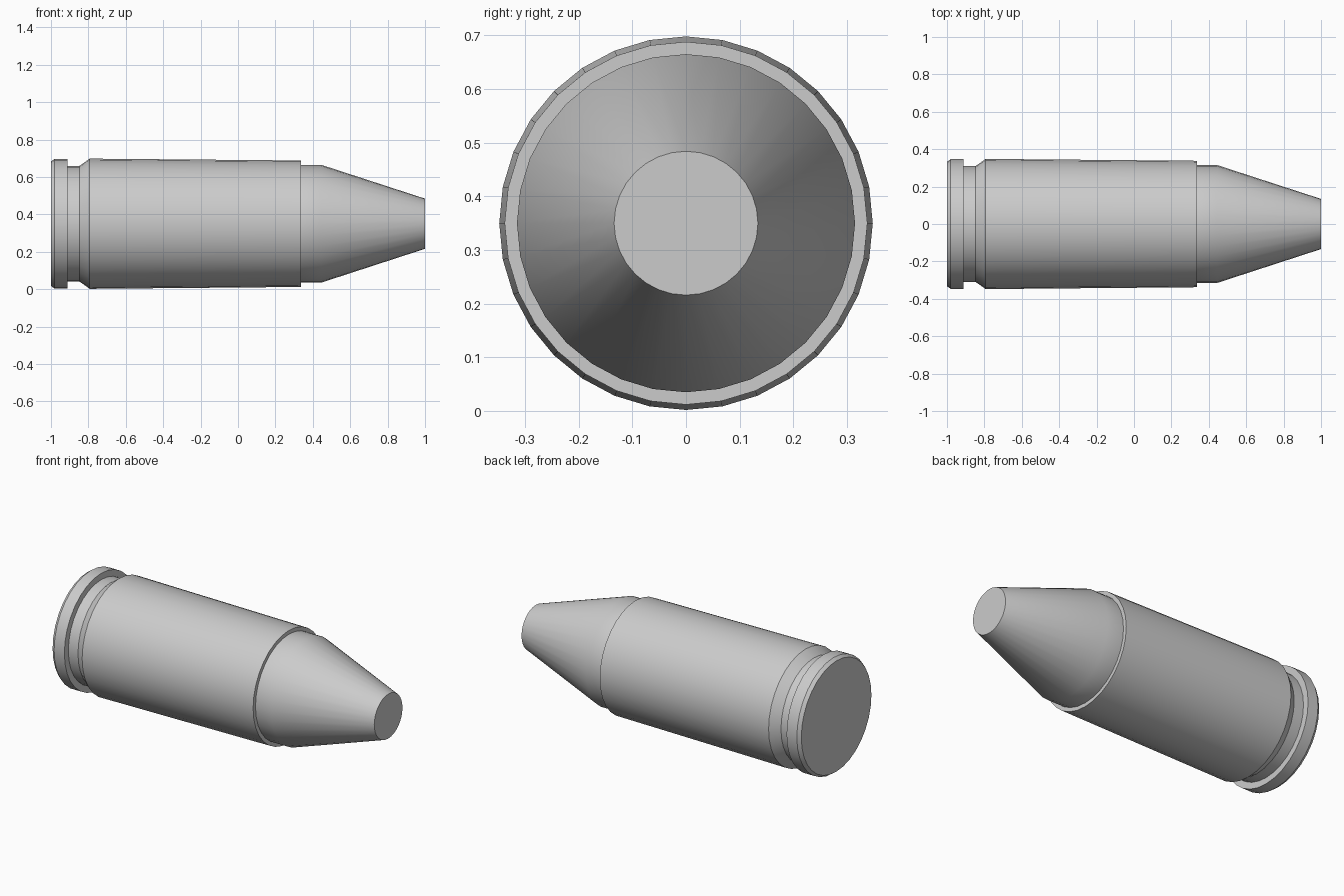
import bpy, bmesh, math

if "Cube" in bpy.data.objects:
    bpy.data.objects.remove(bpy.data.objects["Cube"])

SIDES = 32
AXIS_Z = 0.35


def turned(name, profile, cap_start=False, cap_end=False):
    """Revolve (x, radius) points about the long axis."""
    bm = bmesh.new()
    rings = []
    for x, r in profile:
        rings.append([bm.verts.new((x, r * math.sin(2 * math.pi * i / SIDES),
                                    AXIS_Z + r * math.cos(2 * math.pi * i / SIDES)))
                      for i in range(SIDES)])
    for a, b in zip(rings, rings[1:]):
        for i in range(SIDES):
            j = (i + 1) % SIDES
            bm.faces.new((a[i], b[i], b[j], a[j]))
    if cap_start:
        bm.faces.new(rings[0])
    if cap_end:
        bm.faces.new(rings[-1][::-1])
    bmesh.ops.recalc_face_normals(bm, faces=bm.faces)
    mesh = bpy.data.meshes.new(name)
    bm.to_mesh(mesh)
    bm.free()
    ob = bpy.data.objects.new(name, mesh)
    bpy.context.collection.objects.link(ob)
    bpy.ops.object.select_all(action='DESELECT')
    ob.select_set(True)
    bpy.context.view_layer.objects.active = ob
    bpy.ops.object.shade_smooth_by_angle(angle=math.radians(25))
    return ob


# Casing: bevelled rim, extractor groove, slightly tapered wall, mouth lip
turned("casing", [(-1, 0.333), (-0.98, 0.347), (-0.912, 0.347), (-0.912, 0.309),
                  (-0.848, 0.309), (-0.793, 0.348), (0.337, 0.338), (0.337, 0.315)],
       cap_start=True)

# Bullet: short straight band, then a cone with a flat nose
turned("bullet", [(0.33, 0.315), (0.445, 0.315), (1, 0.134)],
       cap_start=True, cap_end=True)
